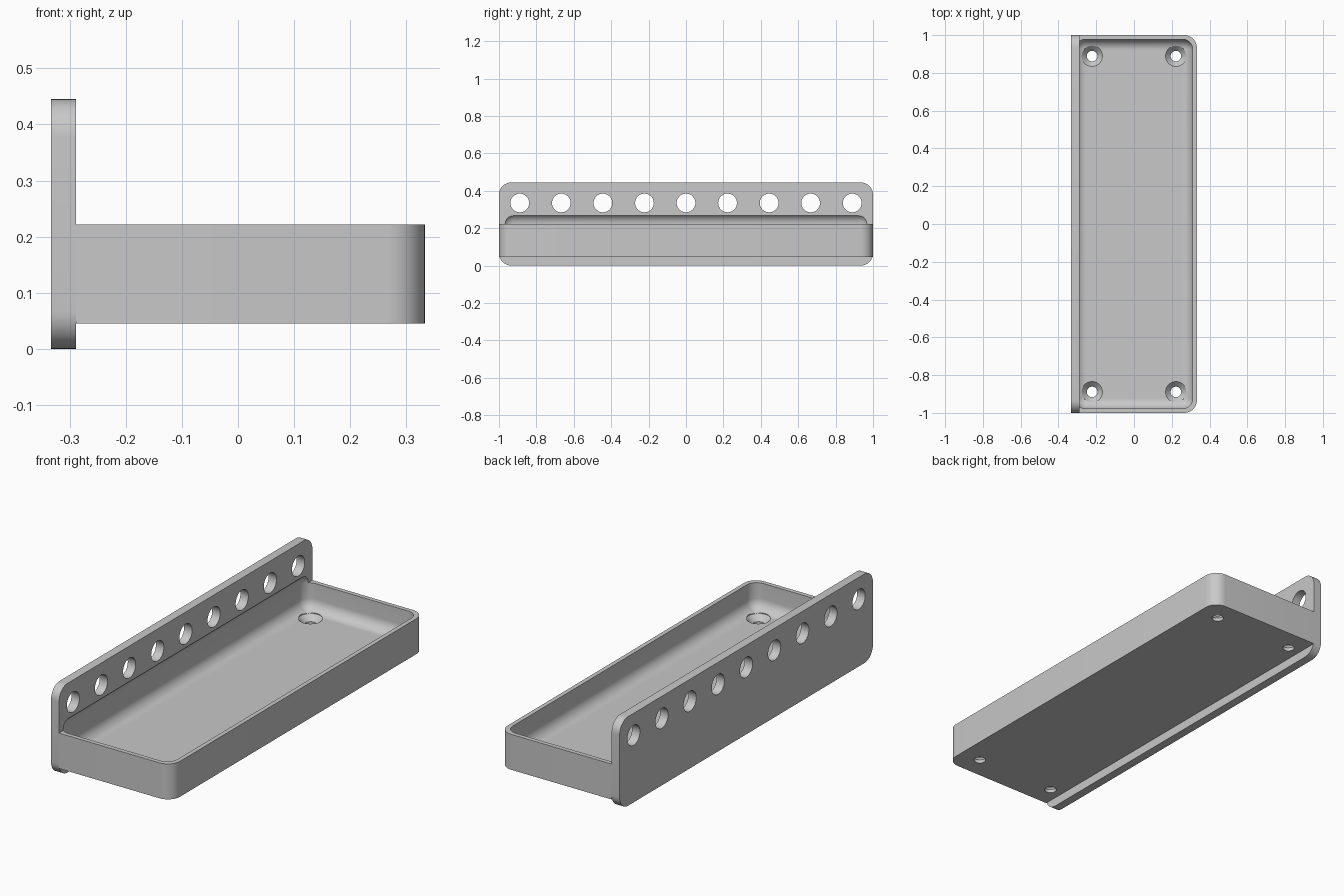
import bpy, bmesh, math
from mathutils import Matrix, Vector

cube = bpy.data.objects.get("Cube")
if cube:
    bpy.data.objects.remove(cube, do_unlink=True)

grey = bpy.data.materials.new("plain grey")
grey.use_nodes = True
grey.diffuse_color = (0.58, 0.58, 0.58, 1)
grey.node_tree.nodes["Principled BSDF"].inputs["Base Color"].default_value = grey.diffuse_color


def make_object(name, bm):
    bmesh.ops.recalc_face_normals(bm, faces=bm.faces)
    mesh = bpy.data.meshes.new(name)
    bm.to_mesh(mesh)
    bm.free()
    mesh.materials.append(grey)
    ob = bpy.data.objects.new(name, mesh)
    bpy.context.collection.objects.link(ob)
    return ob


def box(name, low, high, radius, rounded, segments=10):
    """Box whose edges are rounded where rounded(direction, midpoint) holds."""
    low, high = Vector(low), Vector(high)
    bm = bmesh.new()
    bmesh.ops.create_cube(bm, size=1)
    bmesh.ops.scale(bm, vec=high - low, verts=bm.verts)
    bmesh.ops.translate(bm, vec=(low + high) / 2, verts=bm.verts)
    edges = []
    for e in bm.edges:
        a, b = (v.co for v in e.verts)
        if rounded((b - a).normalized(), (a + b) / 2):
            edges.append(e)
    bmesh.ops.bevel(bm, geom=edges, offset=radius, segments=segments,
                    profile=0.5, affect='EDGES')
    return make_object(name, bm)


def add_cone(bm, r_low, r_high, depth, centre, turn=Matrix()):
    bmesh.ops.create_cone(bm, cap_ends=True, segments=40, radius1=r_low, radius2=r_high,
                          depth=depth, matrix=Matrix.Translation(centre) @ turn)


def cut(target, cutter):
    mod = target.modifiers.new("cut", 'BOOLEAN')
    mod.operation = 'DIFFERENCE'
    mod.solver = 'EXACT'
    mod.object = cutter


PLATE_X, EDGE_X, TOP, FLOOR, BASE = -0.289, 0.333, 0.222, 0.09, 0.045

# Upright plate and shallow tray
plate = box("back_plate", (-EDGE_X, -1, 0), (PLATE_X, 1, 0.445), 0.067,
            lambda d, m: abs(d.x) > 0.9)
tray = box("tray", (PLATE_X, -1, BASE), (EDGE_X, 1, TOP), 0.067,
           lambda d, m: abs(d.z) > 0.9 and m.x > 0)

# Rounded hollow, which also bites into the plate
hollow = box("hollow_cutter", (PLATE_X - 0.022, -0.978, FLOOR), (0.311, 0.978, 0.278),
             0.055, lambda d, m: True)

# Row of round holes through the plate
bm = bmesh.new()
for i in range(-4, 5):
    add_cone(bm, 0.05, 0.05, 0.2, (-0.31, i * 0.2222, 0.335),
             Matrix.Rotation(math.pi / 2, 4, 'Y'))
plate_holes = make_object("plate_hole_cutter", bm)

# Countersunk screw holes in the tray floor
shafts, sinks = bmesh.new(), bmesh.new()
for x in (-0.222, 0.222):
    for y in (-0.889, 0.889):
        add_cone(shafts, 0.028, 0.028, 0.2, (x, y, FLOOR))
        add_cone(sinks, 0.028, 0.055, 0.028, (x, y, FLOOR - 0.014))
        add_cone(sinks, 0.055, 0.055, 0.06, (x, y, FLOOR + 0.03))
# Fuse each cone with the cylinder that stands on it
bmesh.ops.remove_doubles(sinks, verts=sinks.verts, dist=0.0005)
inner = [f for f in sinks.faces
         if abs(f.calc_center_median().z - FLOOR) < 0.001 and abs(f.normal.z) > 0.9]
bmesh.ops.delete(sinks, geom=inner, context='FACES')
screw_shafts = make_object("screw_shaft_cutter", shafts)
screw_sinks = make_object("countersink_cutter", sinks)

cutters = [hollow, plate_holes, screw_shafts, screw_sinks]
cut(plate, hollow)
cut(plate, plate_holes)
cut(tray, hollow)
cut(tray, screw_sinks)
cut(tray, screw_shafts)

# Apply the cuts, drop the cutters and smooth the curves
for ob in (plate, tray):
    bpy.ops.object.select_all(action='DESELECT')
    ob.select_set(True)
    bpy.context.view_layer.objects.active = ob
    for mod in list(ob.modifiers):
        bpy.ops.object.modifier_apply(modifier=mod.name)
    bpy.ops.object.shade_smooth_by_angle(angle=math.radians(25))
for ob in cutters:
    bpy.data.objects.remove(ob, do_unlink=True)
